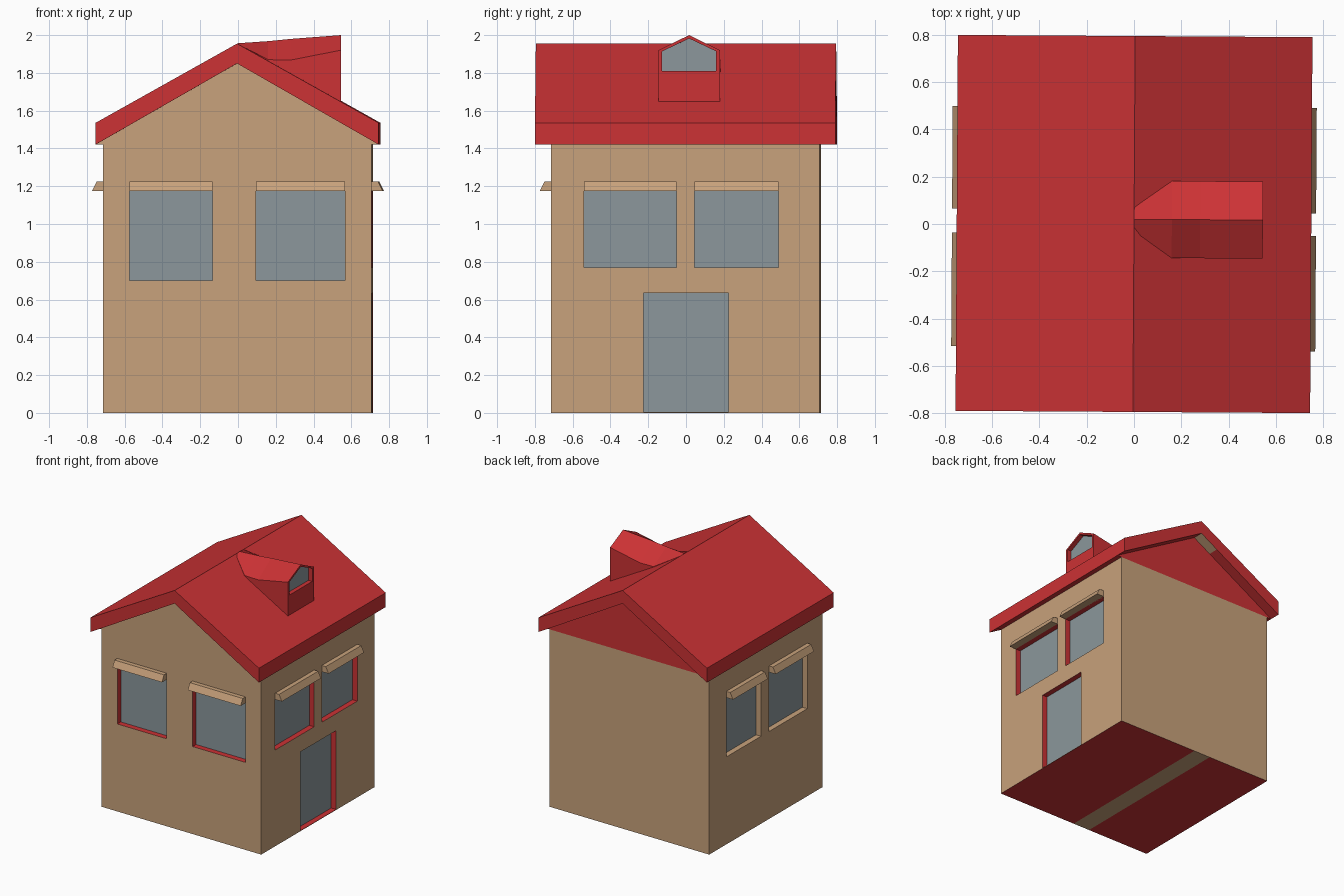
import bpy, bmesh, math
from mathutils import Matrix

if "Cube" in bpy.data.objects:
    bpy.data.objects.remove(bpy.data.objects["Cube"])


def material(name, rgb):
    m = bpy.data.materials.new(name)
    m.diffuse_color = (*rgb, 1)
    m.use_nodes = True
    m.node_tree.nodes["Principled BSDF"].inputs["Base Color"].default_value = m.diffuse_color
    return m


TAN = material("tan", (0.58, 0.36, 0.20))
RED = material("red", (0.60, 0.032, 0.035))
GREY = material("glass_grey", (0.26, 0.31, 0.33))
W = 0.71        # half width of the walls
DEPTH = 0.045   # depth of window and door recesses
EAVE = 1.42


def loft(name, rings, mats, sides=None, caps=(0, 0)):
    """Closed solid through equal-sized rings; sides = material index per ring edge."""
    bm = bmesh.new()
    rows = [[bm.verts.new(p) for p in r] for r in rings]
    n = len(rings[0])
    for a, b in zip(rows, rows[1:]):
        for i in range(n):
            j = (i + 1) % n
            f = bm.faces.new((a[i], a[j], b[j], b[i]))
            f.material_index = sides[i] if sides else 0
    bm.faces.new(rows[0]).material_index = caps[0]
    bm.faces.new(rows[-1]).material_index = caps[1]
    bmesh.ops.recalc_face_normals(bm, faces=bm.faces)
    return finish(name, bm, mats)


def finish(name, bm, mats):
    me = bpy.data.meshes.new(name)
    bm.to_mesh(me)
    bm.free()
    for m in mats:
        me.materials.append(m)
    ob = bpy.data.objects.new(name, me)
    bpy.context.collection.objects.link(ob)
    return ob


def along_y(profile, y0, y1):
    return [[(x, y, z) for x, z in profile] for y in (y0, y1)]


def on_wall(side, u, out, z):
    """Point at u along a wall, 'out' in front of its surface."""
    return {"front": (u, -W - out, z), "right": (W + out, u, z),
            "left": (-W - out, u, z)}[side]


def carve(ob, cutter):
    mod = ob.modifiers.new("recess", 'BOOLEAN')
    mod.operation = 'DIFFERENCE'
    mod.solver = 'EXACT'
    mod.material_mode = 'TRANSFER'
    mod.object = cutter
    bpy.context.view_layer.objects.active = ob
    bpy.ops.object.modifier_apply(modifier=mod.name)
    bpy.data.objects.remove(cutter)


def pane(name, pts):
    bm = bmesh.new()
    bm.faces.new([bm.verts.new(p) for p in pts])
    return finish(name, bm, [GREY])


# walls, with a tan strip in the red floor
walls = loft("walls", along_y([(-W, 0), (-0.15, 0), (0, 0), (W, 0), (W, EAVE), (-W, EAVE)], -W, W),
             [TAN, RED], sides=[1, 0, 1, 0, 0, 0])

# windows and door: side, u range, z range
openings = [("front", -0.57, -0.13, 0.70, 1.175), ("front", 0.10, 0.57, 0.70, 1.175),
            ("right", -0.535, -0.045, 0.77, 1.175), ("right", 0.05, 0.495, 0.77, 1.175),
            ("left", -0.52, -0.04, 0.70, 1.175), ("left", 0.06, 0.495, 0.70, 1.175),
            ("right", -0.22, 0.23, 0.004, 0.635)]
for k, (side, u0, u1, z0, z1) in enumerate(openings):
    rect = [(u0, z0), (u1, z0), (u1, z1), (u0, z1)]
    cutter = loft("cutter", [[on_wall(side, u, d, z) for u, z in rect] for d in (-DEPTH, 0.1)],
                  [TAN if side == "left" else RED])
    cutter.hide_render = True
    carve(walls, cutter)
    part = "door" if z0 < 0.1 else f"{side}_window_{k}"
    pts = [on_wall(side, u, 0.001 - DEPTH, z) for u, z in rect]
    pane(part, pts[::-1] if side == "left" else pts)
    if part != "door":
        # sloped hood over each window
        hood = [(-0.01, 1.175), (0.06, 1.175), (0.035, 1.225), (-0.01, 1.225)]
        loft(f"{side}_hood_{k}", [[on_wall(side, u, d, z) for d, z in hood] for u in (u0, u1)], [TAN])

# gable block: tan in front, red behind
loft("gable", along_y([(-0.75, EAVE), (0.75, EAVE), (0, 1.85)], -W, W), [RED, TAN], caps=(1, 0))

# roof slab with overhang
loft("roof", along_y([(-0.75, EAVE), (-0.75, 1.535), (0, 1.955), (0.75, 1.535), (0.75, EAVE),
                      (0, 1.85), (-0.15, 1.764)], -0.795, 0.795),
     [RED, TAN], sides=[0, 0, 0, 0, 0, 1, 0])

# dormer: x, half width, bottom, shoulder and peak heights
MID = 0.02
sections = [(0.0, 0.05, 1.94, 1.954, 1.957), (0.16, 0.163, 1.85, 1.87, 1.968),
            (0.28, 0.163, 1.78, 1.868, 1.98), (0.545, 0.163, 1.645, 1.92, 2.0)]


def pentagon(x, h, b, s, p):
    return [(x, MID - h, b), (x, MID + h, b), (x, MID + h, s), (x, MID, p), (x, MID - h, s)]


dormer = loft("dormer", [pentagon(*s) for s in sections], [RED])
shape = (0.143, 1.81, 1.914, 1.982)
cutter = loft("cutter", [pentagon(x, *shape) for x in (0.51, 0.6)], [RED])
cutter.hide_render = True
carve(dormer, cutter)
pane("dormer_window", pentagon(0.511, *shape))

# the whole house is turned very slightly
turn = Matrix.Rotation(math.radians(-0.36), 4, 'Z')
for ob in bpy.context.collection.objects:
    ob.data.transform(turn)
